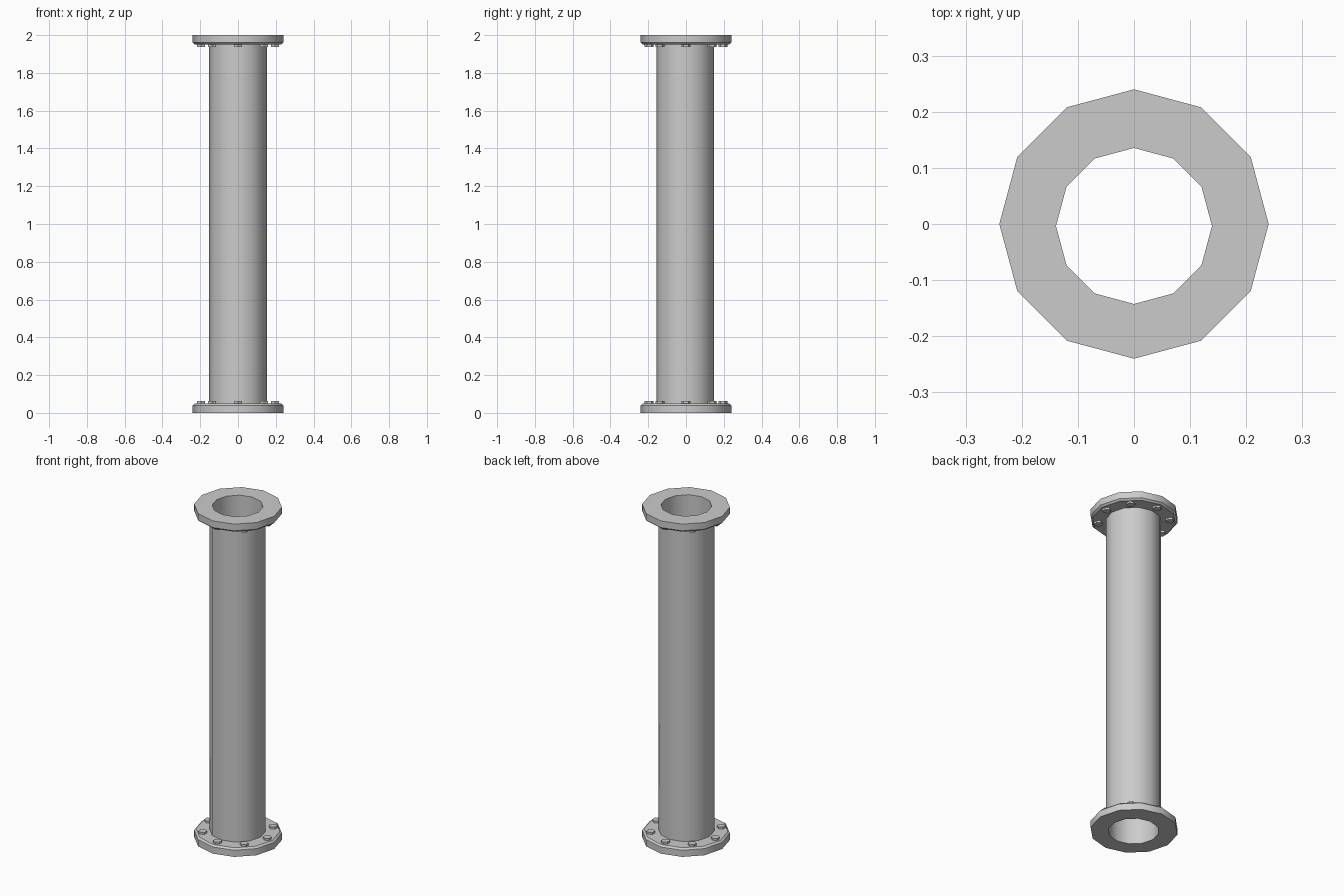
import bpy, bmesh, math

if "Cube" in bpy.data.objects:
    bpy.data.objects.remove(bpy.data.objects["Cube"])

SIDES = 12
CY = -0.0035  # the tube sits very slightly off the flange centre


def ring_solid(name, profile, cy=0.0):
    """Revolve a closed (radius, z) profile into a 12-sided ring."""
    bm = bmesh.new()
    rings = []
    for i in range(SIDES):
        a = 2 * math.pi * i / SIDES
        rings.append([bm.verts.new((r * math.cos(a), r * math.sin(a) + off, z))
                      for r, z, off in profile])
    n = len(profile)
    for i in range(SIDES):
        p, q = rings[i], rings[(i + 1) % SIDES]
        for j in range(n):
            k = (j + 1) % n
            bm.faces.new((p[j], q[j], q[k], p[k]))
    return finish(name, bm)


def finish(name, bm):
    bmesh.ops.recalc_face_normals(bm, faces=bm.faces)
    me = bpy.data.meshes.new(name)
    bm.to_mesh(me)
    bm.free()
    ob = bpy.data.objects.new(name, me)
    bpy.context.collection.objects.link(ob)
    bpy.ops.object.select_all(action='DESELECT')
    ob.select_set(True)
    bpy.context.view_layer.objects.active = ob
    bpy.ops.object.shade_smooth_by_angle(angle=math.radians(35))
    return ob


def bolts(name, z):
    """Circle of eight hexagonal bolt heads centred on height z."""
    bm = bmesh.new()
    for i in range(8):
        a = i * math.pi / 4
        res = bmesh.ops.create_cone(bm, cap_ends=True, segments=6,
                                    radius1=0.024, radius2=0.024, depth=0.026)
        bmesh.ops.translate(bm, verts=res['verts'],
                            vec=(0.195 * math.cos(a), 0.195 * math.sin(a), z))
    return finish(name, bm)


# Hollow tube
ring_solid("pipe_tube", [(0.153, 0.03, CY), (0.153, 1.97, CY),
                         (0.139, 1.97, CY), (0.139, 0.03, CY)])

# Flanges with a chamfer on the side facing the tube, plus bolt heads
for label, z0, s in (("bottom", 0.0, 1), ("top", 2.0, -1)):
    ring_solid(label + "_flange", [(0.24, z0, 0), (0.24, z0 + s * 0.04, 0),
                                   (0.229, z0 + s * 0.05, 0),
                                   (0.139, z0 + s * 0.05, CY),
                                   (0.139, z0, CY)])
    bolts(label + "_bolts", z0 + s * 0.049)
